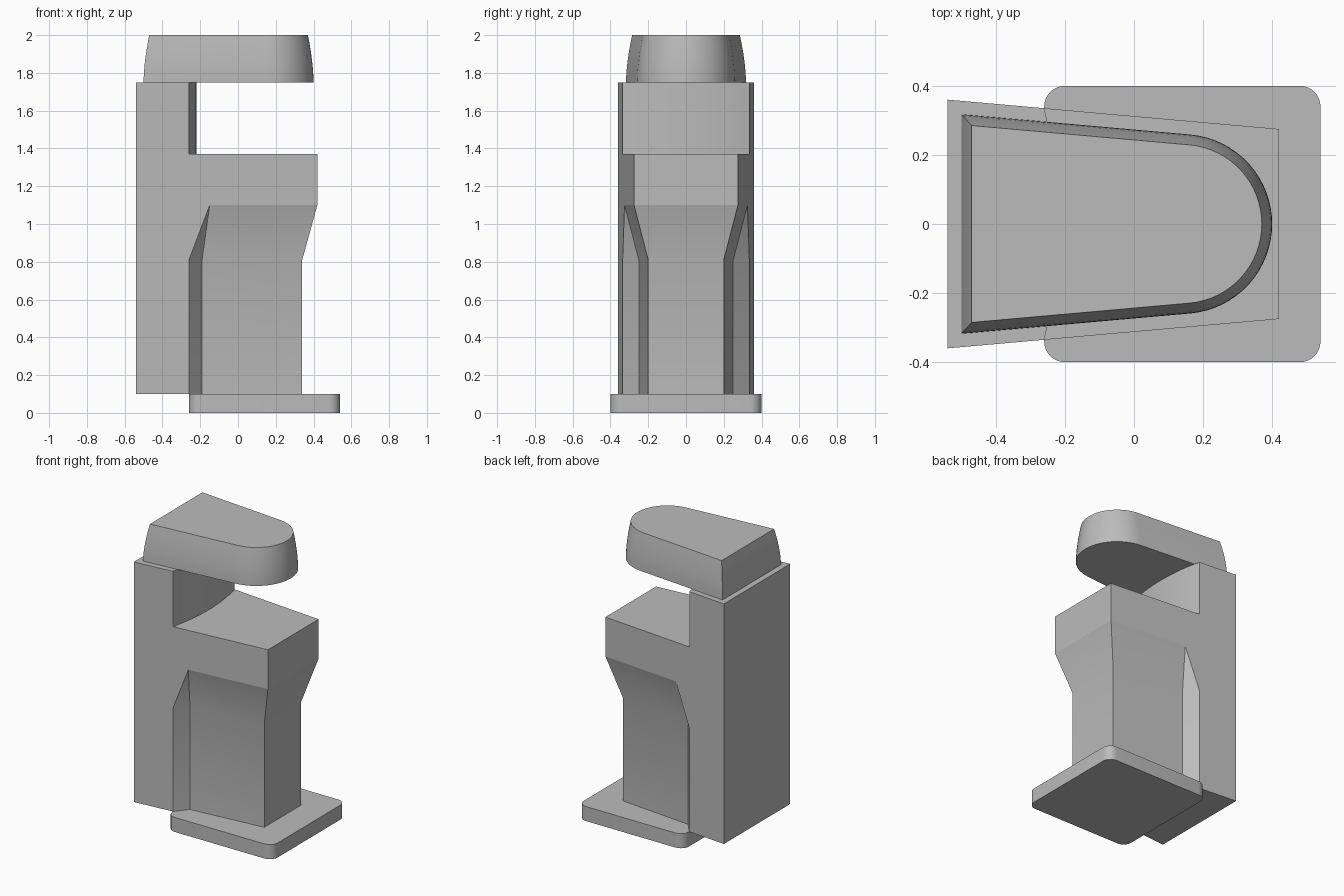
import bpy, bmesh, math

cube = bpy.data.objects.get("Cube")
if cube:
    bpy.data.objects.remove(cube, do_unlink=True)

grey = bpy.data.materials.new("plain grey")
grey.use_nodes = True
GREY = (0.5, 0.5, 0.5, 1)
grey.diffuse_color = GREY
grey.node_tree.nodes["Principled BSDF"].inputs["Base Color"].default_value = GREY

TAPER = 0.0885


def half_width(x):
    """Half width of the tapering body at x."""
    return 0.36 - TAPER * (x + 0.54)


def mirrored(points):
    """Close a half outline running from back to front across y = 0."""
    return points + [(x, -y) for x, y in reversed(points) if abs(y) > 1e-5]


def loft(name, layers):
    """Join (z, outline) layers into a closed solid."""
    bm = bmesh.new()
    rings = [[bm.verts.new((x, y, z)) for x, y in outline] for z, outline in layers]
    for low, high in zip(rings, rings[1:]):
        for i in range(len(low)):
            j = (i + 1) % len(low)
            bm.faces.new((low[i], low[j], high[j], high[i]))
    bm.faces.new(rings[0])
    bm.faces.new(rings[-1])
    bmesh.ops.remove_doubles(bm, verts=bm.verts, dist=1e-4)
    bmesh.ops.recalc_face_normals(bm, faces=bm.faces)
    mesh = bpy.data.meshes.new(name)
    bm.to_mesh(mesh)
    bm.free()
    obj = bpy.data.objects.new(name, mesh)
    bpy.context.collection.objects.link(obj)
    mesh.materials.append(grey)
    return obj


def activate(obj):
    bpy.ops.object.select_all(action="DESELECT")
    obj.select_set(True)
    bpy.context.view_layer.objects.active = obj


def smooth(obj):
    activate(obj)
    bpy.ops.object.shade_smooth_by_angle(angle=math.radians(30))


# Base plate with rounded corners
R = 0.06
plate = []
for k, (sx, sy) in enumerate([(1, 1), (-1, 1), (-1, -1), (1, -1)]):
    for s in range(9):
        a = math.pi / 2 * (k + s / 8)
        plate.append((0.14 + sx * (0.4 - R) + R * math.cos(a),
                      sy * (0.4 - R) + R * math.sin(a)))
smooth(loft("base_plate", [(0, plate), (0.1, plate)]))

# Body: tapering column with a narrower neck that flares out into the upper block
back = (-0.54, half_width(-0.54))
neck = mirrored([back, (-0.26, half_width(-0.26)), (-0.19, 0.25), (0.34, 0.2)])
apex = (-0.15, half_width(-0.15))
block = mirrored([back, apex, apex, (0.42, half_width(0.42))])
body = loft("body", [(0.1, neck), (0.81, neck), (1.1, block), (1.75, block)])

# Open gap under the cap, leaving a bowed wall on the column
reach = half_width(-0.26)
bow = 0.04
radius = (reach ** 2 + bow ** 2) / (2 * bow)
sweep = math.asin(reach / radius) * 1.15
arc = []
for i in range(33):
    a = sweep * (i / 16 - 1)
    arc.append((-0.22 - radius + radius * math.cos(a), radius * math.sin(a)))
gap = arc + [(0.6, 0.5), (0.6, -0.5)]
cutter = loft("gap_cutter", [(1.37, gap), (1.9, gap)])
cut = body.modifiers.new("gap", "BOOLEAN")
cut.operation = "DIFFERENCE"
cut.solver = "EXACT"
cut.object = cutter
activate(body)
bpy.ops.object.modifier_apply(modifier=cut.name)
bpy.data.objects.remove(cutter, do_unlink=True)

bm = bmesh.new()
bm.from_mesh(body.data)
bmesh.ops.dissolve_limit(bm, angle_limit=math.radians(0.2), verts=bm.verts, edges=bm.edges)
bm.to_mesh(body.data)
bm.free()
smooth(body)
# Crisp line where the flare meets the block
for e in body.data.edges:
    if all(abs(body.data.vertices[v].co.z - 1.1) < 0.001 for v in e.vertices):
        e.use_edge_sharp = True

# Cap: flat back, tapering sides and a round nose, leaning inward as it rises
lean = math.atan(TAPER)


def cap_outline(inset):
    r = 0.26 - inset
    x_back = -0.5 + inset
    x0, y0 = 0.14 + r * math.sin(lean), r * math.cos(lean)
    half = [(x_back, y0 + TAPER * (x0 - x_back))]
    for i in range(17):
        a = (math.pi / 2 - lean) * (1 - i / 16)
        half.append((0.14 + r * math.cos(a), r * math.sin(a)))
    return mirrored(half)


steps = 6
smooth(loft("cap", [(1.75 + 0.25 * i / steps, cap_outline(0.03 * (i / steps) ** 1.7))
                    for i in range(steps + 1)]))
